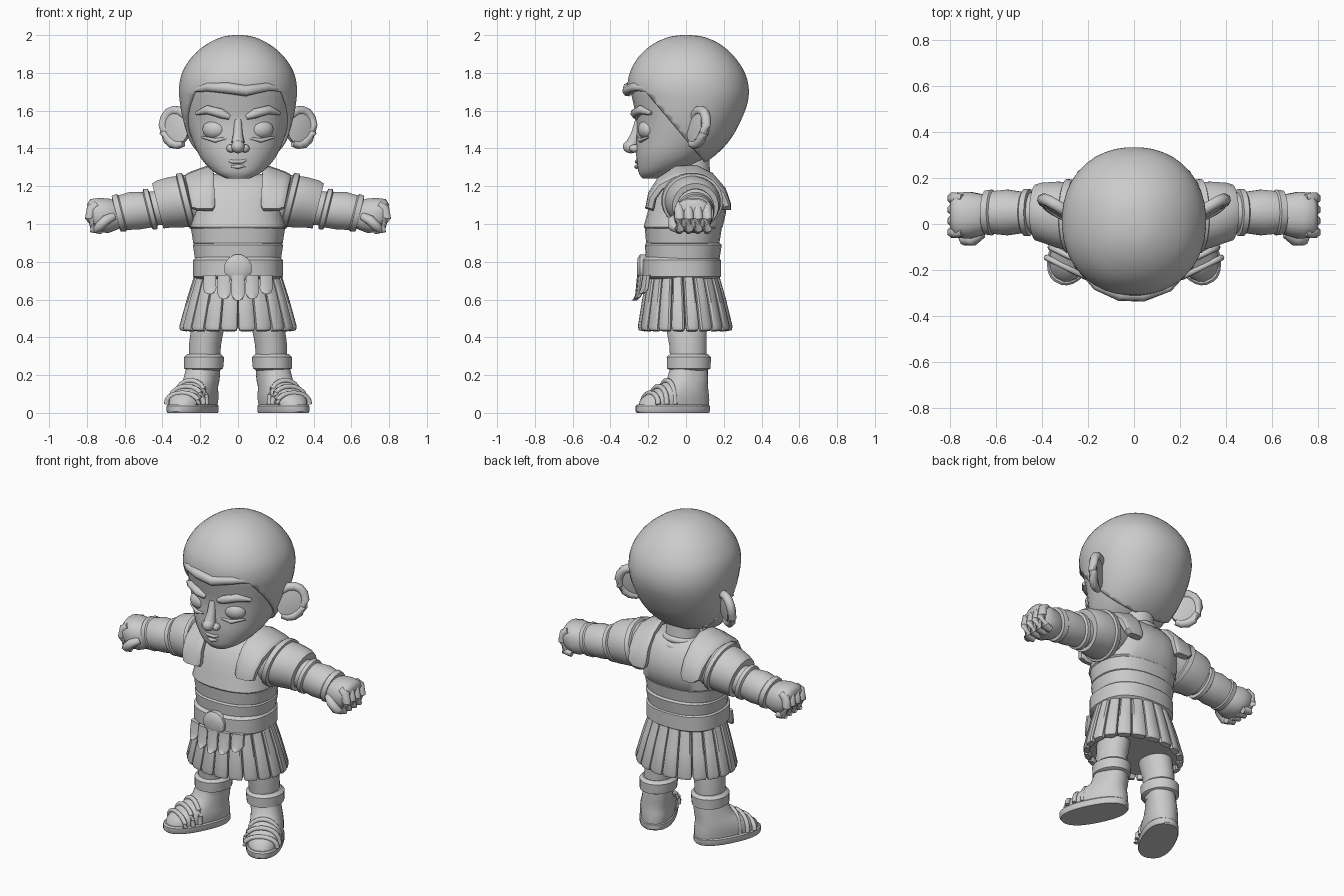
import bpy, bmesh, math
from mathutils import Vector as V, Matrix as M

if "Cube" in bpy.data.objects:
    bpy.data.objects.remove(bpy.data.objects["Cube"])

grey = bpy.data.materials.new("stone_grey")
grey.diffuse_color = (0.6, 0.6, 0.6, 1)
grey.use_nodes = True
grey.node_tree.nodes["Principled BSDF"].inputs["Base Color"].default_value = grey.diffuse_color


def finish(name, bm, mirror=False, angle=35):
    bmesh.ops.recalc_face_normals(bm, faces=bm.faces)
    me = bpy.data.meshes.new(name)
    bm.to_mesh(me)
    bm.free()
    me.materials.append(grey)
    ob = bpy.data.objects.new(name, me)
    bpy.context.collection.objects.link(ob)
    bpy.ops.object.select_all(action='DESELECT')
    ob.select_set(True)
    bpy.context.view_layer.objects.active = ob
    bpy.ops.object.shade_smooth_by_angle(angle=math.radians(angle))
    if mirror:
        ob.modifiers.new("mirror", 'MIRROR')
    return ob


def loft_bm(sections, n=24, p=1.0, bm=None):
    """Skin a list of (centre, u, v) superellipse sections and cap both ends."""
    bm = bm or bmesh.new()
    f = lambda t: math.copysign(abs(t) ** p, t)
    rows = []
    for c, u, v in sections:
        rows.append([bm.verts.new(V(c) + V(u) * f(math.cos(a)) + V(v) * f(math.sin(a)))
                     for a in (2 * math.pi * (i + .5) / n for i in range(n))])
    for a, b in zip(rows, rows[1:]):
        for i in range(n):
            bm.faces.new((a[i], a[(i + 1) % n], b[(i + 1) % n], b[i]))
    bm.faces.new(rows[0])
    bm.faces.new(rows[-1])
    return bm


def stack(rows):
    """Horizontal sections from (z, half width, front y, back y)."""
    return [((0, (a + b) / 2, z), (w, 0, 0), (0, (b - a) / 2, 0)) for z, w, a, b in rows]


def limb(rows):
    """Sections along x from (x, z, y, z radius, y radius), tilted with the arm."""
    return [((x, y, z), (rz * .25, 0, rz), (0, ry, 0)) for x, z, y, rz, ry in rows]


def smooth_rows(rows, k=4):
    """Catmull-Rom resampling of a table."""
    out = []
    for i in range(len(rows) - 1):
        q = [rows[max(0, min(len(rows) - 1, i + d))] for d in (-1, 0, 1, 2)]
        for s in range(k):
            t = s / k
            out.append([.5 * (2 * b + (c - a) * t + (2 * a - 5 * b + 4 * c - d) * t * t
                              + (3 * b - a - 3 * c + d) * t ** 3) for a, b, c, d in zip(*q)])
    return out + [list(rows[-1])]


def blob(bm, c, r, rot=(0, 0, 0), seg=16):
    m = M.Translation(c)
    for ax, a in zip('XYZ', rot):
        m = m @ M.Rotation(math.radians(a), 4, ax)
    bmesh.ops.create_uvsphere(bm, u_segments=seg, v_segments=seg // 2 + 2, radius=1,
                              matrix=m @ M.Diagonal((*r, 1)))


def tube(bm, pts, rad, n=8):
    """Round tube through points, with one radius per point."""
    pts = [V(p) for p in pts]
    secs = []
    for i, p in enumerate(pts):
        t = (pts[min(i + 1, len(pts) - 1)] - pts[max(i - 1, 0)]).normalized()
        u = t.cross(V((.31, .2, .93))).normalized()
        secs.append((p, u * rad[i], t.cross(u) * rad[i]))
    loft_bm(secs, n, 1, bm)


# Head and jaw
head = smooth_rows([
    (1.24, .06, -.23, -.14), (1.27, .12, -.25, -.05), (1.32, .175, -.26, .06), (1.38, .215, -.265, .15),
    (1.46, .248, -.262, .225), (1.55, .275, -.262, .275), (1.64, .292, -.28, .31), (1.72, .297, -.295, .317),
    (1.80, .28, -.282, .295), (1.88, .228, -.235, .24), (1.94, .155, -.165, .17), (1.975, .08, -.085, .09),
    (1.985, .012, -.012, .012)])
finish("head", loft_bm(stack(head), 40, .93))

# Hair cap, cut along the hairline and the sideburns
bm = loft_bm(stack(head), 40, .93)
slope = V((0, .26, .21)).normalized()
for co, no in (((0, -.2, 1.7), (0, .12, 1)), ((0, -.21, 1.71), slope)):
    bmesh.ops.bisect_plane(bm, geom=bm.verts[:] + bm.edges[:] + bm.faces[:], plane_co=co, plane_no=no)
gone = []
for f in bm.faces:
    c = f.calc_center_median()
    if (c - V((0, -.2, 1.7))).dot(V((0, .12, 1))) < 0 and (c - V((0, -.21, 1.71))).dot(slope) < 0:
        gone.append(f)
bmesh.ops.delete(bm, geom=gone, context='FACES')
hair = finish("hair", bm)
sol = hair.modifiers.new("thickness", 'SOLIDIFY')
sol.thickness, sol.offset = .016, 1
bm = bmesh.new()
tube(bm, [(-.23, -.20, 1.71), (-.16, -.265, 1.725), (-.06, -.305, 1.72), (.04, -.308, 1.705),
          (.15, -.272, 1.725), (.23, -.20, 1.715)], [.012, .024, .03, .03, .024, .012])
finish("hair_fringe", bm, angle=60)

# Face
bm = bmesh.new()
blob(bm, (.125, -.208, 1.5), (.066, .045, .05), (0, 0, 18))
finish("eye", bm, True)
bm = bmesh.new()
tube(bm, [(.045, -.262, 1.565), (.09, -.268, 1.585), (.16, -.24, 1.605), (.22, -.185, 1.585)],
     [.014, .027, .025, .01])
finish("brow", bm, True, 60)
bm = bmesh.new()
tube(bm, [(.06, -.253, 1.455), (.12, -.24, 1.442), (.19, -.2, 1.46)], [.006, .012, .006])
finish("lower_eyelid", bm, True, 60)
bm = bmesh.new()
tube(bm, [(0, -.25, 1.55), (0, -.265, 1.48), (0, -.28, 1.43)], [.02, .025, .035], 12)
blob(bm, (0, -.292, 1.41), (.036, .042, .036))
for s in (1, -1):
    blob(bm, (s * .037, -.272, 1.4), (.024, .028, .022))
finish("nose", bm, angle=60)
bm = bmesh.new()
tube(bm, [(-.07, -.243, 1.342), (-.03, -.26, 1.33), (.02, -.262, 1.33), (.07, -.243, 1.35)],
     [.004, .01, .01, .004])
tube(bm, [(-.04, -.252, 1.305), (0, -.262, 1.303), (.04, -.252, 1.307)], [.004, .012, .004])
finish("lips", bm, angle=60)

# Ears: thin cupped disc with a raised rim
bm = bmesh.new()
axis = V((.76, .5, .15)).normalized()
up = V((-.06, .12, 1)).normalized()
side = axis.cross(up).normalized()
mid = V((.325, .06, 1.51))
rim = [mid + axis * (.085 * math.cos(a)) + up * (.092 * math.sin(a)) for a in
       (math.radians(-125 + 25 * i) for i in range(12))]
tube(bm, rim, [.018, .022] + [.026] * 8 + [.024, .018])
rows = []
for d, k in ((-.018, .5), (-.012, .95), (.012, .95), (.018, .5)):
    rows.append((mid + side * d, axis * .085 * k, up * .092 * k))
loft_bm(rows, 20, 1, bm)
finish("ear", bm, True, 60)

# Neck with scarf rolls
finish("neck", loft_bm(stack([(1.15, .13, -.1, .15), (1.25, .1, -.07, .13), (1.4, .09, -.06, .12)])))
for i, (z, r, d) in enumerate([(1.20, .125, .13), (1.235, .11, .115)]):
    bm = bmesh.new()
    pts = [(r * math.sin(a), .015 - d * math.cos(a), z - .02 * math.cos(a)) for a in
           (math.radians(15 * j) for j in range(25))]
    tube(bm, pts, [.02] * 25)
    finish("scarf_roll", bm, angle=60)

# Torso armour with stepped bands
finish("chest_armour", loft_bm(stack([
    (.97, .235, -.215, .18), (.985, .252, -.225, .195), (1.06, .24, -.205, .213), (1.13, .235, -.185, .212),
    (1.2, .235, -.15, .18), (1.25, .2, -.1, .14), (1.265, .15, -.06, .11)]), 32, .8))
for z0, z1, w in ((.89, .985, .238), (.80, .90, .228)):
    finish("waist_band", loft_bm(stack([
        (z0, w - .012, -.2, .168), (z0 + .01, w, -.212, .178), (z1 - .01, w + .012, -.219, .19),
        (z1, w, -.21, .18)]), 32, .85))

# Shoulder straps over the chest
path = [(-.195, 1.075), (-.19, 1.09), (-.178, 1.15), (-.135, 1.215), (-.05, 1.265), (.05, 1.27),
        (.13, 1.235), (.19, 1.17), (.215, 1.1), (.215, 1.075)]
secs = []
for i, (y, z) in enumerate(path):
    a, b = path[max(0, i - 1)], path[min(len(path) - 1, i + 1)]
    t = V((0, b[0] - a[0], b[1] - a[1])).normalized()
    k = .75 if i in (0, len(path) - 1) else 1
    e = 1 - abs(i - 4.5) / 4.5
    secs.append(((.175 + .035 * e, y, z), ((.058 + .02 * e) * k, 0, -.03 * e), t.cross(V((1, 0, 0))) * .024))
finish("shoulder_strap", loft_bm(secs, 12, .45), True)

# Arms: sleeve, upper arm, forearm guard
finish("sleeve", loft_bm(limb([
    (.17, 1.13, .03, .11, .13), (.25, 1.125, .03, .135, .15), (.33, 1.115, .04, .135, .145),
    (.40, 1.105, .05, .126, .13), (.425, 1.095, .05, .12, .122), (.425, 1.095, .05, .09, .09)]), 24), True)
finish("sleeve_band", loft_bm(limb([
    (.255, 1.125, .03, .13, .145), (.262, 1.125, .03, .147, .162), (.29, 1.12, .035, .147, .162),
    (.297, 1.12, .035, .13, .145)]), 24), True)
finish("upper_arm", loft_bm(limb([(.38, 1.09, .05, .09, .09), (.5, 1.075, .05, .09, .085)]), 20), True)
finish("forearm_guard", loft_bm(limb([
    (.445, 1.08, .05, .08, .08), (.452, 1.08, .05, .108, .102), (.475, 1.077, .05, .108, .102),
    (.482, 1.075, .05, .094, .09), (.55, 1.07, .05, .1, .1), (.61, 1.06, .05, .092, .094),
    (.617, 1.06, .05, .1, .1), (.645, 1.055, .05, .095, .096), (.65, 1.055, .05, .07, .07)]), 24), True)

# Fist with curled fingers and thumb
finish("hand", loft_bm(limb([
    (.62, 1.055, .045, .065, .07), (.66, 1.052, .04, .083, .09), (.71, 1.045, .038, .094, .102),
    (.76, 1.045, .038, .088, .1), (.785, 1.045, .038, .06, .08)]), 20, .85), True, 50)
bm = bmesh.new()
for i in range(4):
    y = -.035 + i * .049
    tube(bm, [(.745, y, 1.105), (.775, y, 1.085), (.785, y, 1.03), (.765, y, .975), (.72, y, .965)],
         [.018, .026, .027, .026, .02])
tube(bm, [(.66, -.04, 1.04), (.70, -.068, 1.02), (.735, -.068, .985), (.755, -.04, .965)],
     [.022, .028, .026, .016])
finish("fingers", bm, True, 60)

# Belt, round buckle, hanging tabs
finish("belt", loft_bm(stack([
    (.71, .222, -.215, .17), (.722, .238, -.232, .185), (.81, .238, -.232, .185), (.825, .222, -.215, .17)]),
    32, .82))
finish("buckle", loft_bm([((0, y, .765), (r, 0, 0), (0, 0, r)) for y, r in
                          ((-.2, .075), (-.243, .075), (-.255, .06), (-.26, .02))], 12))
for x in (-.15, -.075, 0, .075, .15):
    y, zb = -.245 + 1.6 * x * x, .595 + 1.5 * x * x
    finish("belt_tab", loft_bm([((x, y - .01 * i, z), (w, 2 * x * w, 0), (0, .014, 0)) for i, (z, w) in
                                enumerate([(.73, .034), (zb + .03, .036), (zb + .008, .026), (zb, .012)])],
                               10, .5))

# Pleated skirt over an inner cone
finish("skirt_lining", loft_bm(stack([(.46, .275, -.225, .215), (.6, .238, -.205, .18), (.75, .2, -.18, .14)]),
                               32, .9))
N = 20
for i in range(N):
    a = 2 * math.pi * (i + .5) / N
    ca, sa = math.cos(a), math.sin(a)
    rows = []
    for z, rx, ry, cy, k in ((.75, .205, .168, -.018, 1), (.6, .252, .203, -.01, 1),
                             (.455, .292, .232, -.004, 1), (.435, .292, .231, -.004, .85)):
        t = V((-rx * sa, ry * ca, 0)) * (math.pi / N * .98 * k)
        rows.append(((rx * ca, cy + ry * sa, z), t, V((ca, sa, .2)) * .02 * k))
    finish("skirt_pleat", loft_bm(rows, 10, .6))


# Legs, shin cuffs and boots
def leg_rows(rows, yaw=0):
    c, s = math.cos(math.radians(yaw)), math.sin(math.radians(yaw))
    return [((x, y, z), (w * c, w * s, 0), (-l * s, l * c, 0)) for z, x, y, w, l in rows]


finish("leg", loft_bm(leg_rows([(.55, .14, 0, .09, .11), (.44, .162, .003, .088, .108),
                                (.36, .175, .01, .086, .1), (.2, .18, .015, .08, .095)]), 20), True)
finish("shin_cuff", loft_bm(leg_rows([
    (.225, .182, .015, .085, .095), (.235, .182, .015, .104, .116), (.295, .18, .015, .108, .118),
    (.312, .18, .015, .088, .1)]), 24), True)
finish("boot", loft_bm(leg_rows([
    (.035, .238, -.065, .096, .2), (.07, .234, -.06, .1, .195), (.105, .225, -.04, .098, .168),
    (.14, .212, -.015, .092, .135), (.175, .194, .008, .088, .11), (.235, .184, .015, .084, .1)], 26),
    24, .85), True, 45)
finish("sole", loft_bm(leg_rows([(0, .24, -.07, .1, .203), (.008, .24, -.07, .104, .209),
                                 (.036, .24, -.07, .104, .209), (.044, .24, -.07, .098, .2)], 26),
                       28, .85), True)

# Sandal straps arched over each foot
bm = bmesh.new()
fwd, lat = V((.44, -.9, 0)), V((.9, .44, 0))
for d, h, w in ((.05, .172, .094), (.1, .14, .1), (.148, .105, .095)):
    c = V((.228, -.055, .045)) + fwd * d
    pts = [c + lat * (w * math.cos(t)) + V((0, 0, (h - .045) * math.sin(t) ** .8 if math.sin(t) > 0 else 0))
           for t in (math.pi * j / 10 for j in range(11))]
    tube(bm, pts, [.014] * 11)
finish("sandal_straps", bm, True, 60)
